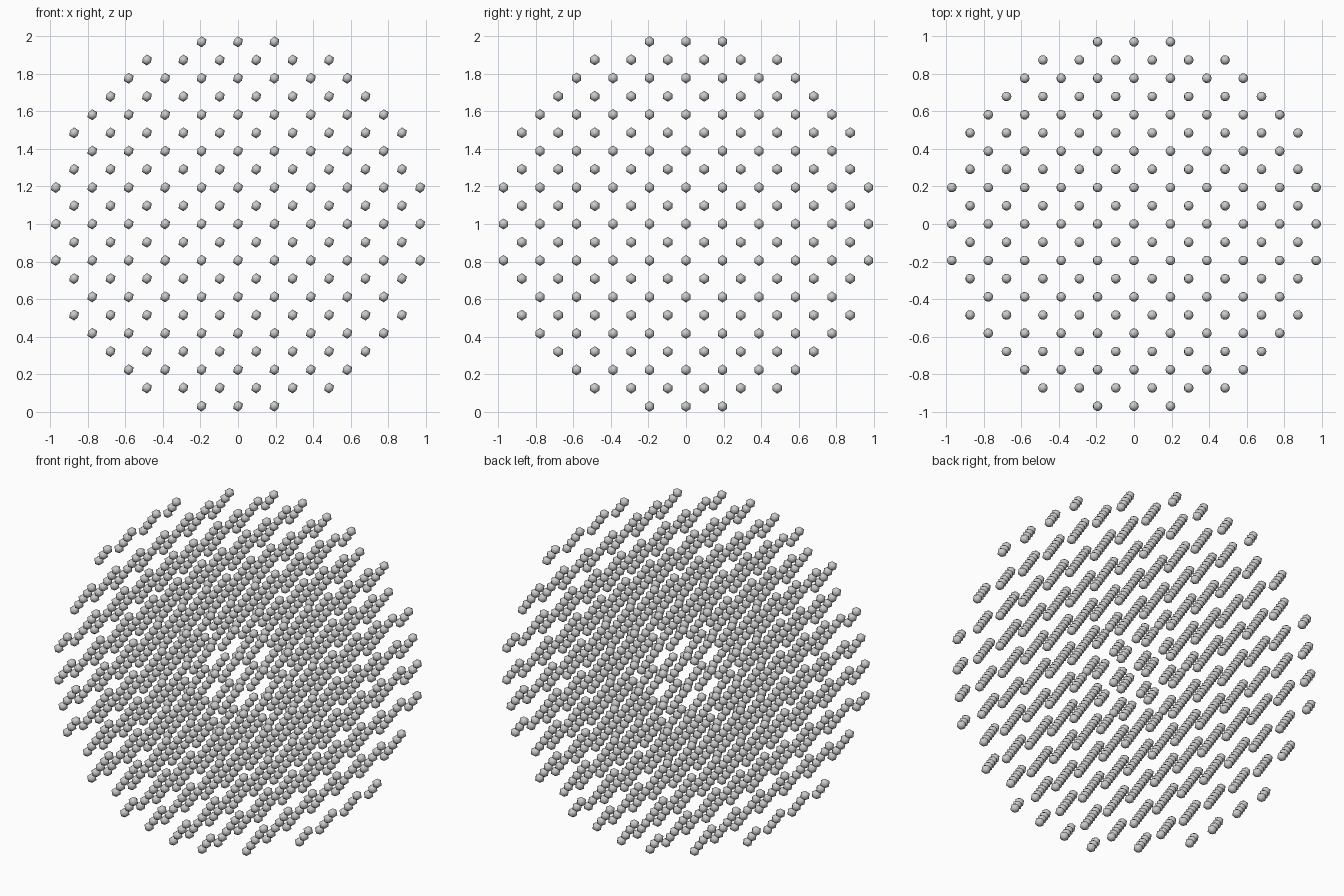
import bpy, bmesh
from mathutils import Vector

if "Cube" in bpy.data.objects:
    bpy.data.objects.remove(bpy.data.objects["Cube"])

STEP = 0.0971      # half of the lattice cell
BALL = 0.029       # ball radius
CENTRE = Vector((0, 0, 1))


def lattice(lo, hi):
    """Body-centred grid points whose squared grid distance is in (lo, hi]."""
    n = range(-10, 11)
    return [Vector((i, j, k)) for i in n for j in n for k in n
            if i % 2 == j % 2 == k % 2 and lo < i * i + j * j + k * k <= hi]


def ball_cluster(name, points, subdivisions):
    # one prototype ball, repeated at every lattice point
    bm = bmesh.new()
    bmesh.ops.create_icosphere(bm, subdivisions=subdivisions, radius=BALL)
    bm.verts.index_update()
    ball_verts = [v.co.copy() for v in bm.verts]
    ball_faces = [[v.index for v in f.verts] for f in bm.faces]
    bm.free()
    verts, faces = [], []
    for p in points:
        base = len(verts)
        verts += [CENTRE + p * STEP + v for v in ball_verts]
        faces += [[base + i for i in f] for f in ball_faces]
    mesh = bpy.data.meshes.new(name)
    mesh.from_pydata(verts, [], faces)
    mesh.shade_smooth()
    mesh.update()
    obj = bpy.data.objects.new(name, mesh)
    bpy.context.collection.objects.link(obj)
    return obj


# smooth coarse balls on the lattice, with a small hollow core
ball_cluster("lattice_balls", lattice(8, 108), 1)
